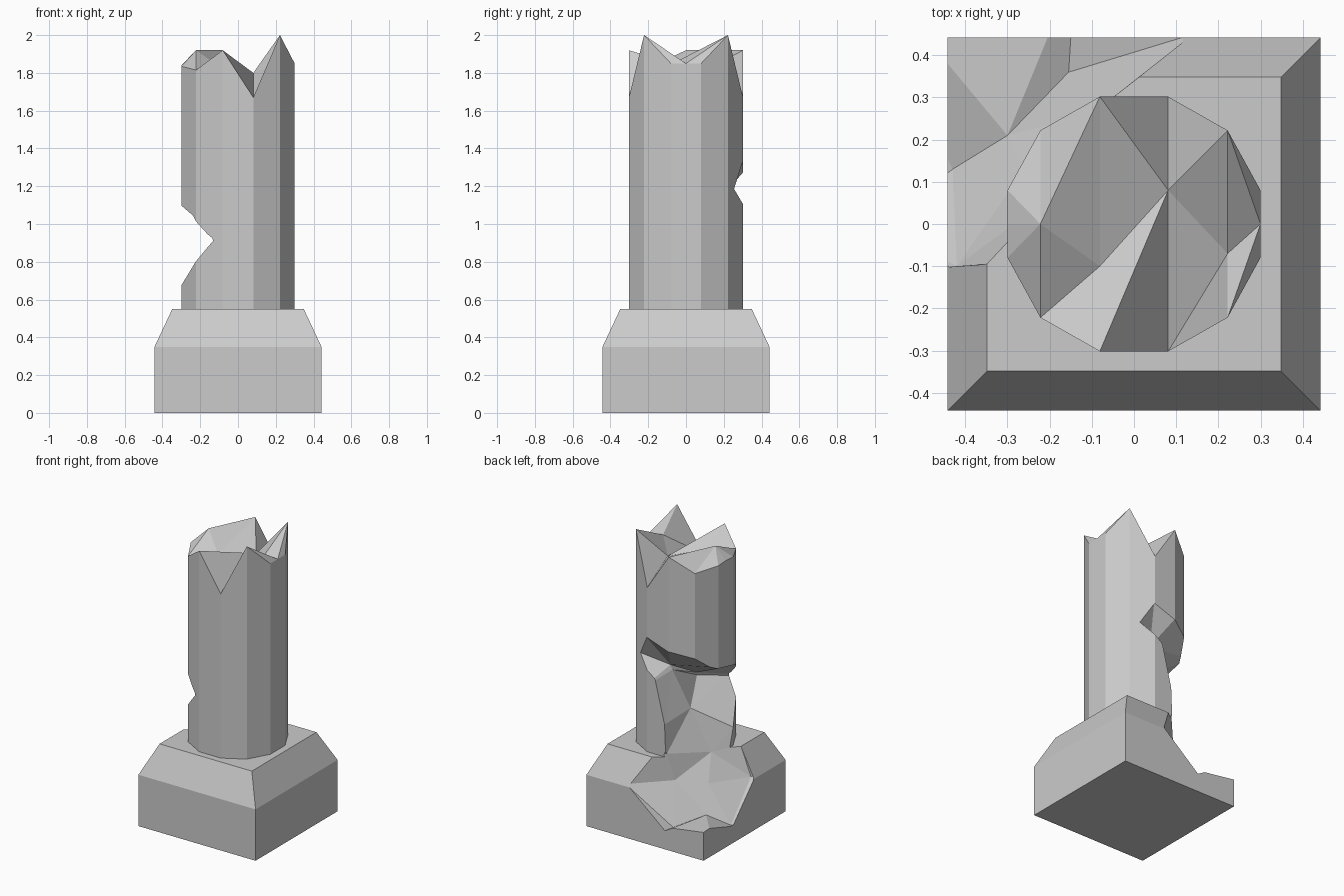
import bpy, bmesh

if "Cube" in bpy.data.objects:
    bpy.data.objects.remove(bpy.data.objects["Cube"])

def make_object(name, verts, faces):
    mesh = bpy.data.meshes.new(name)
    bm = bmesh.new()
    vs = [bm.verts.new(v) for v in verts]
    for f in faces:
        bm.faces.new([vs[i] for i in f])
    bmesh.ops.triangulate(bm, faces=[f for f in bm.faces if len(f.verts) > 3])
    bmesh.ops.recalc_face_normals(bm, faces=bm.faces)
    bm.to_mesh(mesh)
    bm.free()
    ob = bpy.data.objects.new(name, mesh)
    bpy.context.collection.objects.link(ob)
    return ob

def loft(name, rings):
    n = len(rings[0])
    faces = [[r * n + i, r * n + (i + 1) % n, (r + 1) * n + (i + 1) % n, (r + 1) * n + i]
             for r in range(len(rings) - 1) for i in range(n)]
    faces += [list(range(n)), list(range((len(rings) - 1) * n, len(rings) * n))]
    return make_object(name, [p for ring in rings for p in ring], faces)

def boolean(ob, cutter, op):
    mod = ob.modifiers.new(op, 'BOOLEAN')
    mod.operation, mod.object, mod.solver = op, cutter, 'EXACT'
    bpy.context.view_layer.objects.active = ob
    bpy.ops.object.modifier_apply(modifier=mod.name)
    bpy.data.objects.remove(cutter)

# Square plinth with sloped shoulders
def square(h, z):
    return [(-h, -h, z), (h, -h, z), (h, h, z), (-h, h, z)]

pillar = loft("broken_pillar", [square(.442, 0), square(.442, .35), square(.348, .55)])

# Twelve-sided shaft: x, half depth, rim height, fold y, fold height
cols = [(-.30, .08, 1.835, 0, 1.84), (-.222, .222, 1.815, 0, 1.92),
        (-.081, .302, 1.92, -.10, 1.82), (.081, .302, 1.67, .08, 1.80),
        (.222, .222, 2.0, -.07, 1.85), (.30, .08, 1.85, 0, 1.85)]
verts, faces = [], []
for x, d, z, fy, fz in cols:
    verts += [(x, -d, .45), (x, d, .45), (x, -d, z), (x, fy, fz), (x, d, z)]
for i in range(5):
    a, b = i * 5, i * 5 + 5
    for p, q in ((0, 2), (4, 1), (1, 0)):
        faces.append([a + p, b + p, b + q, a + q])
    # Broken top, split along chosen diagonals
    faces += [[a + 2, b + 2, b + 3], [a + 2, b + 3, a + 3]]
    if i in (1, 3):
        faces += [[a + 3, b + 3, b + 4], [a + 3, b + 4, a + 4]]
    else:
        faces += [[a + 3, b + 3, a + 4], [b + 3, b + 4, a + 4]]
faces += [[0, 1, 4, 3, 2], [25, 26, 29, 28, 27]]
boolean(pillar, make_object("shaft", verts, faces), 'UNION')

# Rough gouge in the back left: inner surface rows from left to back
rows = [
    [(-.60, .00, .15), (-.43, .13, .12), (-.30, .21, .186), (-.155, .36, .12), (-.14, .60, .14)],
    [(-.60, -.13, .36), (-.42, -.10, .36), (-.26, .13, .36), (-.10, .262, .39), (.14, .45, .37)],
    [(-.60, -.12, .57), (-.345, -.095, .56), (-.223, .046, .533), (-.06, .292, .57), (.11, .425, .57)],
    [(-.34, -.31, .72), (-.30, -.08, .675), (-.097, .09, .815), (-.05, .30, .77), (-.02, .42, .78)],
    [(-.15, -.42, .90), (-.13, -.265, .91), (-.02, -.09, .952), (-.01, .16, 1.08), (.045, .42, 1.03)],
    [(-.15, -.42, .92), (-.135, -.26, .925), (-.025, -.08, .975), (.005, .16, 1.11), (.26, .31, 1.23)],
    [(-.30, -.42, 1.06), (-.32, -.24, 1.07), (-.36, .12, 1.17), (-.11, .36, 1.34), (.10, .32, 1.36)]]
outer_z = [.22, .37, .57, .79, .97, 1.07, 1.2]
rings = [row + [(-.75, .75, z), (-.8, -.42, z)] for row, z in zip(rows, outer_z)]
boolean(pillar, loft("gouge", rings), 'DIFFERENCE')
for p in pillar.data.polygons:
    p.use_smooth = False
